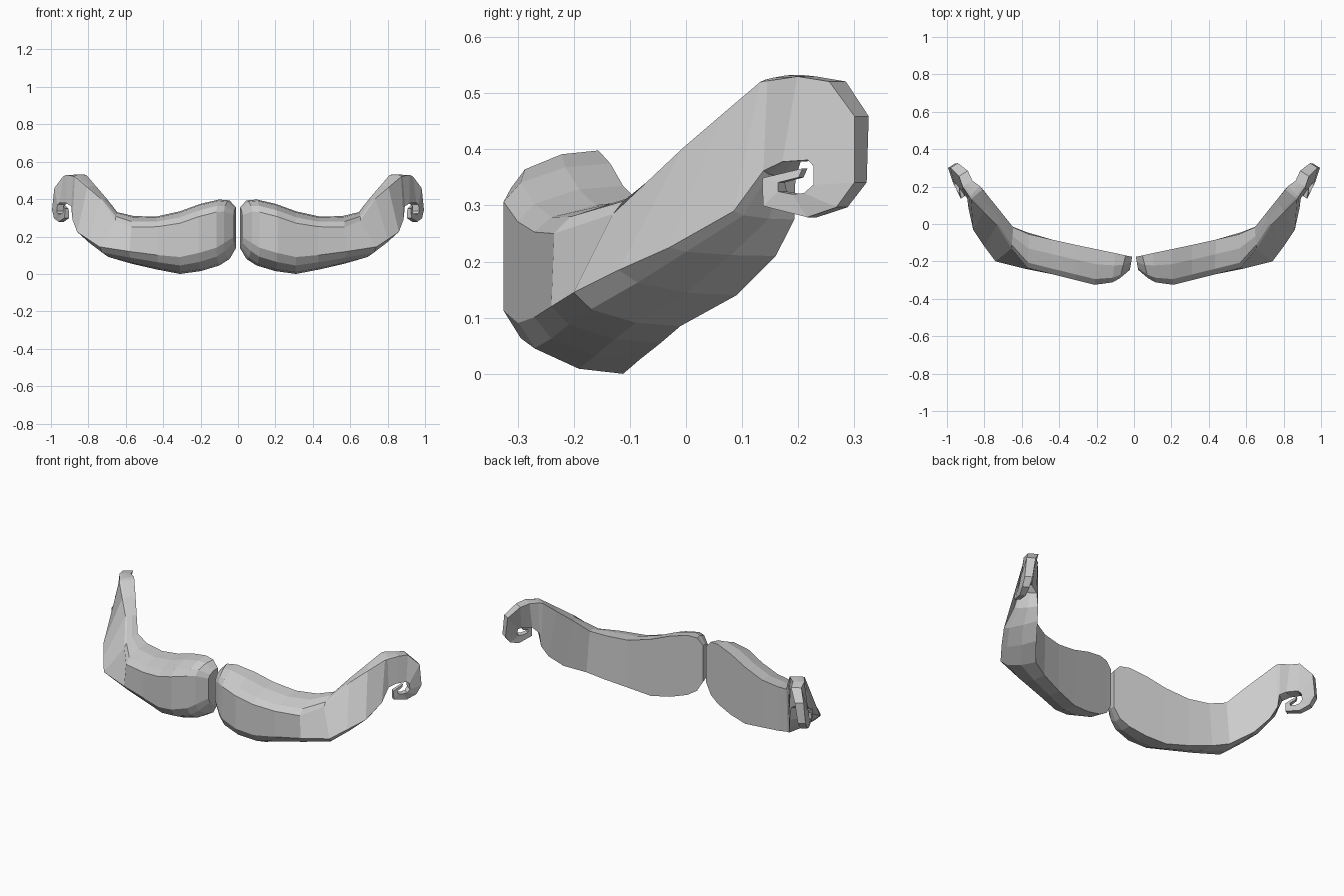
import bpy, bmesh
from mathutils import Vector


def ring(back_top, back_low, front_low, front_high):
    """Eight-sided section: flat back, flat front, rounded top and underside."""
    a, b, l, h = (Vector(p) for p in (back_top, back_low, front_low, front_high))

    def rounded(start, end, f, g):
        p = start.lerp(end, f)
        p.z = start.z + g * (end.z - start.z)
        return p

    return [a, b, rounded(b, l, .42, .1), rounded(b, l, .84, .5), l,
            h, rounded(a, h, .84, .5), rounded(a, h, .42, .1)]


rings = []

# Inner half of the whisker: back x, y, bottom z, top z, front x, y
inner = [
    (.010, -.175, .140, .355, .022, -.245),
    (.045, -.168, .080, .393, .075, -.290),
    (.100, -.156, .045, .398, .115, -.312),
    (.200, -.135, .015, .375, .210, -.325),
    (.310, -.112, .000, .335, .310, -.300),
    (.440, -.083, .025, .306, .430, -.270),
]
for bx, by, z0, z1, fx, fy in inner:
    h = z1 - z0
    rings.append(ring((bx, by, z1), (bx, by, z0),
                      (fx, fy, z0 + .27 * h), (fx, fy, z1 - .19 * h)))

# Outer half sweeping back and up: back top, back low, front low, front high
outer = [
    ((.56, -.055, .310), (.57, -.045, .055), (.58, -.24, .120), (.57, -.235, .250)),
    ((.645, -.018, .330), (.66, -.010, .085), (.74, -.20, .145), (.655, -.13, .285)),
    ((.70, .050, .400), (.74, .090, .140), (.80, -.12, .185), (.735, -.005, .403)),
    ((.76, .125, .470), (.79, .160, .210), (.86, -.03, .225), (.805, .065, .463)),
    ((.81, .185, .528), (.815, .193, .275), (.885, .085, .290), (.872, .132, .520)),
    ((.825, .203, .533), (.825, .195, .350), (.892, .138, .362), (.880, .145, .522)),
]
rings += [ring(*s) for s in outer]

# Curled tip: outer x, y, z, inner x, y, z, half thickness
curl = [
    (.890, .215, .530, .892, .188, .378, .030),
    (.912, .270, .521, .930, .232, .381, .027),
    (.962, .313, .459, .945, .240, .370, .023),
    (.977, .311, .341, .952, .238, .337, .020),
    (.968, .278, .297, .948, .220, .322, .018),
    (.945, .225, .279, .938, .198, .320, .016),
    (.915, .145, .299, .925, .172, .325, .014),
    (.915, .142, .349, .923, .170, .341, .011),
    (.930, .212, .366, .930, .205, .350, .008),
]
for xo, yo, zo, xi, yi, zi, t in curl:
    n = Vector((.87, -.55, 0)) * t
    o, i = Vector((xo, yo, zo)), Vector((xi, yi, zi))
    rings.append(ring(o - n, i - n, i + n, o + n))

# Skin the sections and cap both ends
bm = bmesh.new()
loops = [[bm.verts.new(p) for p in r] for r in rings]
for r0, r1 in zip(loops, loops[1:]):
    for i in range(8):
        j = (i + 1) % 8
        bm.faces.new((r0[i], r0[j], r1[j], r1[i]))
bm.faces.new(loops[0])
bm.faces.new(loops[-1][::-1])
bmesh.ops.recalc_face_normals(bm, faces=bm.faces)
mesh = bpy.data.meshes.new("moustache")
bm.to_mesh(mesh)
bm.free()
obj = bpy.data.objects.new("moustache", mesh)
bpy.context.collection.objects.link(obj)

# Matching whisker on the other side
mirror = obj.modifiers.new("other_side", 'MIRROR')
mirror.use_axis[0] = True
mirror.use_mirror_merge = False
